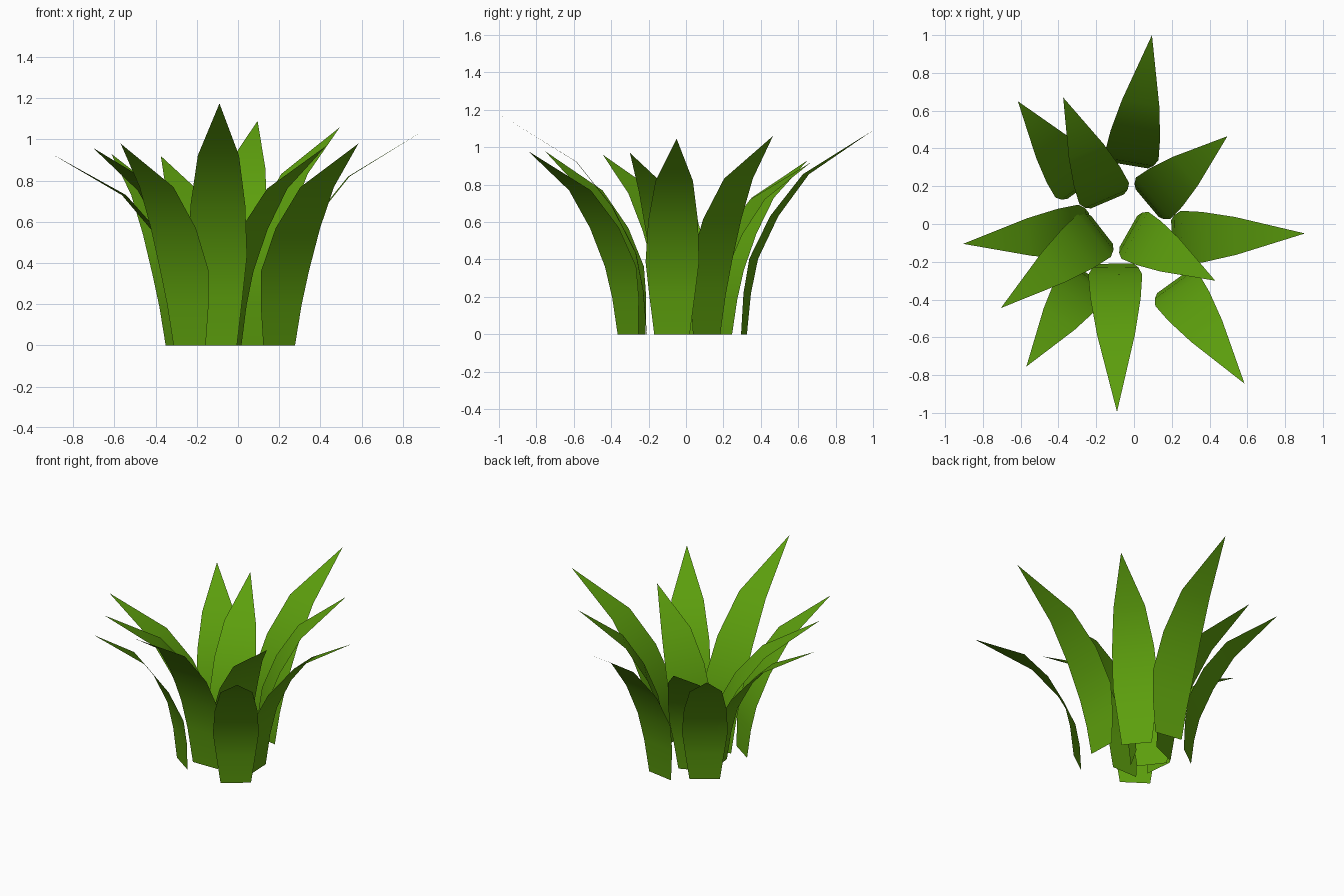
import bpy
from mathutils import Vector

if "Cube" in bpy.data.objects:
    bpy.data.objects.remove(bpy.data.objects["Cube"])

green = bpy.data.materials.new("leaf green")
green.diffuse_color = (0.108, 0.345, 0.004, 1)
green.use_nodes = True
green.node_tree.nodes["Principled BSDF"].inputs["Base Color"].default_value = green.diffuse_color

# Blade profile: outward fraction, height fraction, half width
PROFILE = [(0, 0, .095), (.025, .20, .122), (.075, .37, .143),
           (.235, .58, .133), (.48, .785, .1), (1, 1, 0)]

# Each leaf: base middle x, y, then tip x, y, z
LEAVES = [(-.02, .31, .095, 1.0, 1.09), (.07, .11, .495, .465, 1.06),
          (.20, -.075, .905, -.05, 1.045), (-.03, -.04, .43, -.30, .97),
          (.20, -.31, .585, -.845, .98), (-.10, -.21, -.09, -.995, 1.175),
          (-.235, -.27, -.57, -.755, .98), (-.17, -.03, -.705, -.445, .96),
          (-.23, -.035, -.905, -.105, .93), (-.275, .19, -.615, .65, .93),
          (-.14, .12, -.375, .67, .92)]


def make_leaf(name, bx, by, tx, ty, tz):
    base, reach = Vector((bx, by, 0)), Vector((tx - bx, ty - by, 0))
    side = Vector((-reach.y, reach.x, 0)).normalized()
    verts, faces = [], []
    for r, z, w in PROFILE:
        mid = base + reach * r + Vector((0, 0, tz * z))
        verts += [mid - side * w, mid + side * w] if w else [mid]
    tip = len(verts) - 1
    for i in range(0, tip - 2, 2):
        faces.append((i, i + 1, i + 3, i + 2))
    faces.append((tip - 2, tip - 1, tip))
    mesh = bpy.data.meshes.new(name)
    mesh.from_pydata(verts, [], faces)
    mesh.materials.append(green)
    mesh.shade_smooth()
    bpy.context.collection.objects.link(bpy.data.objects.new(name, mesh))


# Rosette of curved leaves
for n, leaf in enumerate(LEAVES, 1):
    make_leaf(f"leaf_{n}", *leaf)
